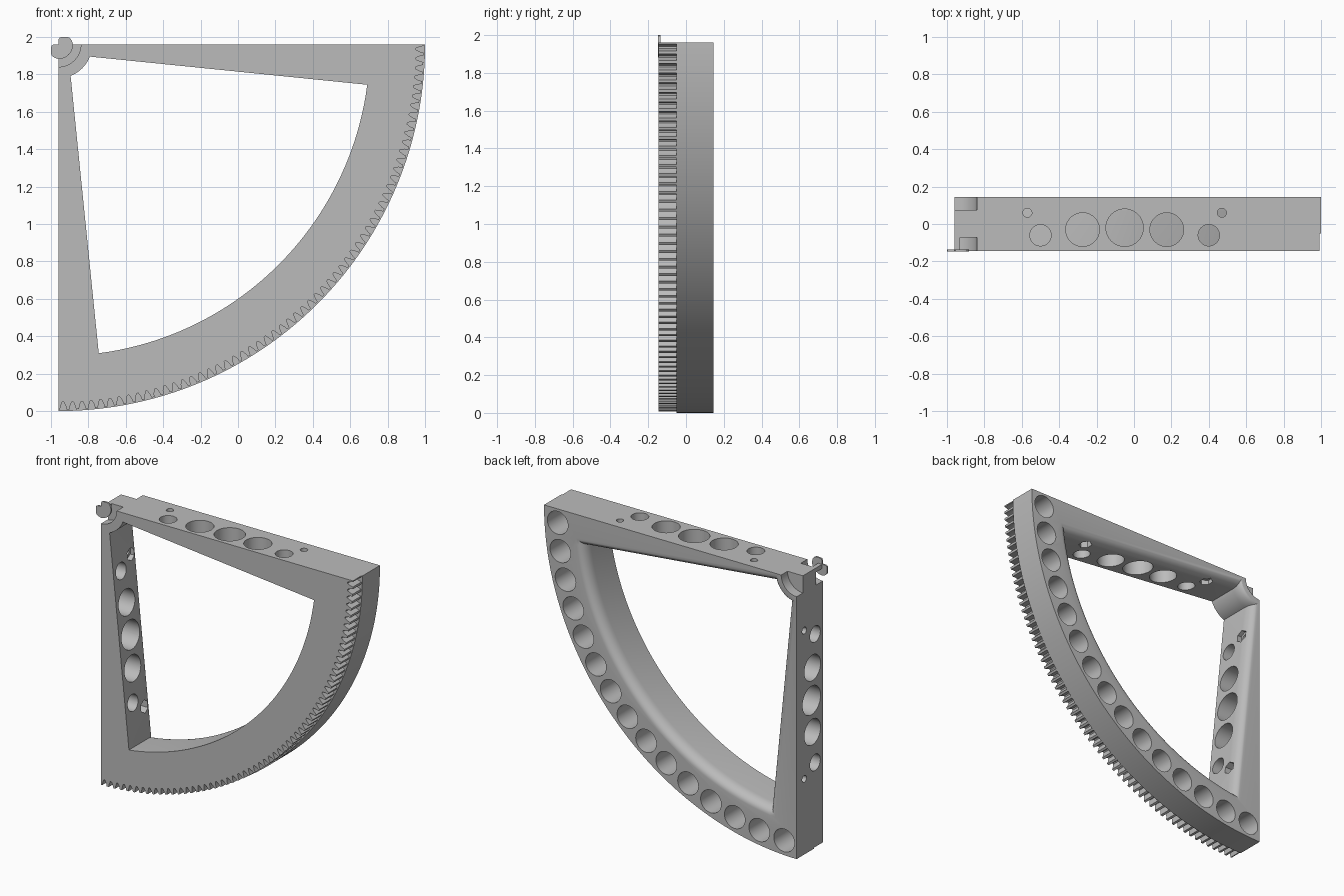
import bpy, bmesh
from math import sin, cos, asin, atan, radians, degrees, sqrt
from mathutils import Matrix, Vector

cube = bpy.data.objects.get("Cube")
if cube:
    bpy.data.objects.remove(cube, do_unlink=True)

# The pivot corner is the origin of local (across, down) coordinates
CORNER_X, CORNER_Z = -0.96, 1.96
RADIUS = 1.96
FRONT, BACK = -0.145, 0.145

gray = bpy.data.materials.new("light_gray")
gray.use_nodes = True
gray.diffuse_color = (0.5, 0.5, 0.5, 1)
gray.node_tree.nodes["Principled BSDF"].inputs["Base Color"].default_value = (0.5, 0.5, 0.5, 1)


def place(u, y, d):
    return Vector((CORNER_X + u, y, CORNER_Z - d))


def polar(r, deg):
    return (r * cos(radians(deg)), r * sin(radians(deg)))


def arc(r, start, end, steps):
    return [polar(r, start + (end - start) * i / steps) for i in range(steps + 1)]


def finish(name, bm):
    bmesh.ops.recalc_face_normals(bm, faces=bm.faces[:])
    mesh = bpy.data.meshes.new(name)
    bm.to_mesh(mesh)
    bm.free()
    mesh.materials.append(gray)
    obj = bpy.data.objects.new(name, mesh)
    bpy.context.collection.objects.link(obj)
    return obj


def loft(name, sections):
    """Solid through matching outlines, each given as (y, points)."""
    bm = bmesh.new()
    rings = [[bm.verts.new(place(u, y, d)) for u, d in pts] for y, pts in sections]
    for a, b in zip(rings, rings[1:]):
        for i in range(len(a)):
            j = (i + 1) % len(a)
            bm.faces.new((a[i], a[j], b[j], b[i]))
    bm.faces.new(rings[0])
    bm.faces.new(rings[-1])
    return finish(name, bm)


def rods(name, specs, sides):
    """Several cylinders in one mesh, each given as (start, end, radius)."""
    bm = bmesh.new()
    for start, end, r in specs:
        axis = end - start
        turn = axis.to_track_quat('Z', 'Y').to_matrix().to_4x4()
        bmesh.ops.create_cone(bm, cap_ends=True, segments=sides, radius1=r, radius2=r,
                              depth=axis.length,
                              matrix=Matrix.Translation((start + end) / 2) @ turn)
    return finish(name, bm)


def activate(obj):
    bpy.ops.object.select_all(action='DESELECT')
    obj.select_set(True)
    bpy.context.view_layer.objects.active = obj


def cut(obj, cutter):
    cutter.hide_render = True
    activate(obj)
    mod = obj.modifiers.new("cut", 'BOOLEAN')
    mod.operation = 'DIFFERENCE'
    mod.solver = 'EXACT'
    mod.object = cutter
    bpy.ops.object.modifier_apply(modifier=mod.name)
    bpy.data.objects.remove(cutter, do_unlink=True)


# Quarter disc body
outline = [(0, 0)] + arc(RADIUS, 0, 90, 120)
frame = loft("quadrant_frame", [(FRONT, outline), (BACK, outline)])

# Gear teeth along the front half of the rim
PITCH = 1.5
teeth = []
for i in range(-1, 61):
    mid = (i + 0.5) * PITCH
    teeth += [polar(r, mid + off) for r, off in
              ((1.953, -0.52), (1.935, -0.42), (1.912, -0.14),
               (1.912, 0.14), (1.935, 0.42), (1.953, 0.52))]
teeth += arc(2.1, 92, -2, 40)
cut(frame, loft("tooth_cutter", [(FRONT - 0.1, teeth), (-0.05, teeth)]))


# Large opening between the arms, rounded wider towards the back
def opening(grow):
    slope = 0.1014
    offset = (0.048 - grow) / sqrt(1 + slope * slope)
    hub, rim = 0.18 - grow / 2, 1.665 + grow

    def start(r):
        return degrees(atan(slope) + asin(offset / r))
    return (arc(rim, start(rim), 90 - start(rim), 64)
            + arc(hub, 90 - start(hub), start(hub), 16))


ROUND_Y, ROUND_W, STEPS = 0.075, 0.055, 7
sections = [(FRONT - 0.1, opening(0))]
for i in range(STEPS + 1):
    t = radians(90 * i / STEPS)
    sections.append((BACK - ROUND_Y * (1 - sin(t)), opening(ROUND_W * (1 - cos(t)))))
sections.append((BACK + 0.1, opening(ROUND_W)))
cut(frame, loft("opening_cutter", sections))

# Row of blind round pockets in the back of the rim
pockets = []
for i in range(15):
    u, d = polar(1.857, 3 + 6 * i)
    pockets.append((place(u, -0.05, d), place(u, BACK + 0.1, d), 0.08))
cut(frame, rods("pocket_cutter", pockets, 40))

# Holes through both arms, mirrored across the diagonal
arm_holes = [(0.46, -0.06, 0.057), (0.685, -0.03, 0.09), (0.91, -0.02, 0.1),
             (1.135, -0.03, 0.09), (1.36, -0.06, 0.057),
             (0.39, 0.06, 0.024), (1.43, 0.06, 0.024)]
nut_seats = [(0.39, 0.055), (1.43, 0.12)]
for upper in (True, False):
    def spot(along, y, depth):
        return place(along, y, depth) if upper else place(depth, y, along)
    cut(frame, rods("arm_hole_cutter",
                    [(spot(a, y, -0.1), spot(a, y, 0.3), r) for a, y, r in arm_holes], 40))
    cut(frame, rods("nut_cutter",
                    [(spot(a, 0.06, d), spot(a, 0.06, 0.3), 0.045) for a, d in nut_seats], 6))

# Round recesses at the pivot corner, front and back
for y0, y1 in ((FRONT - 0.1, -0.072), (0.075, BACK + 0.1)):
    cut(frame, rods("pivot_cutter", [(place(0, y0, 0), place(0, y1, 0), 0.12)], 64))

# Pivot pin and the thin lobed plate on its front end
pin_outline = [(0, 0)] + arc(0.03, 0, 90, 10)
pin = loft("pivot_pin", [(FRONT, pin_outline), (-0.07, pin_outline)])
tab = [(0.072, -0.02), (0.062, -0.034), (0.048, -0.04), (0.018, -0.04), (0.006, -0.036), (0, -0.025)]
plate_outline = (arc(0.078, 90, 0, 16) + tab + [(0, 0)]
                 + [(d, u) for u, d in reversed(tab)])
plate = loft("pivot_plate", [(FRONT - 0.003, plate_outline), (FRONT + 0.009, plate_outline)])

for obj in (frame, pin, plate):
    activate(obj)
    bpy.ops.object.shade_smooth_by_angle(angle=radians(25))
